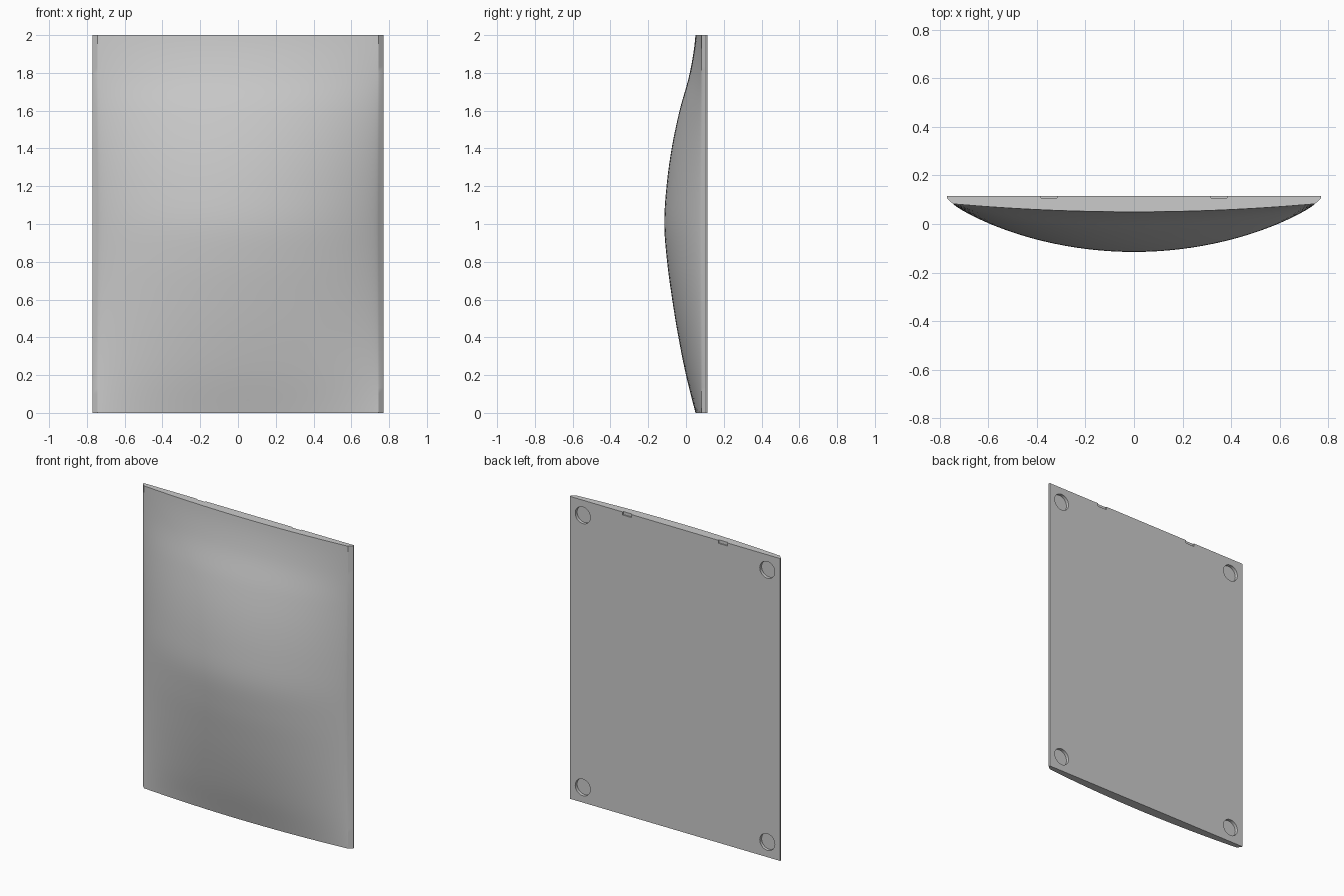
import bpy, bmesh, math

cube = bpy.data.objects.get("Cube")
if cube:
    bpy.data.objects.remove(cube)

grey = bpy.data.materials.new("light_grey")
grey.use_nodes = True
colour = (0.6, 0.6, 0.6, 1)
grey.diffuse_color = colour
grey.node_tree.nodes["Principled BSDF"].inputs["Base Color"].default_value = colour

HEIGHT, BACK = 2.0, 0.115
HALF, FACE = 0.77, 0.745      # half width of the plate and of the domed face
COLS, ROWS = 48, 60
# forward swell of the dome along its height
SWELL = [0, .05, .09, .123, .15, .165, .153, .126, .084, .03, 0]


def swell(z):
    """Smooth cubic interpolation through the swell profile."""
    s = z / HEIGHT * (len(SWELL) - 1)
    i = min(int(s), len(SWELL) - 2)
    t = s - i
    b, c = SWELL[i], SWELL[i + 1]
    a = SWELL[i - 1] if i else 2 * b - c
    d = SWELL[i + 2] if i + 2 < len(SWELL) else c
    return b + t * ((c - a) + t * ((2*a - 5*b + 4*c - d) + t * (3*b - a - 3*c + d))) / 2


def front_y(x, z):
    t = min(abs(x) / FACE, 1)
    return 0.05 + 0.033 * t * t - swell(z) * (1 - t * t) ** 0.85


def section(z):
    """Closed outline: domed front, chamfered rim, flat back."""
    pts = []
    for i in range(COLS + 1):
        x = FACE * math.sin(math.pi / 2 * (2 * i / COLS - 1))
        pts.append((x, front_y(x, z), z))
    return pts + [(HALF, 0.105, z), (HALF, BACK, z), (-HALF, BACK, z), (-HALF, 0.105, z)]


# domed panel, lofted from bottom to top
bm = bmesh.new()
rings = [[bm.verts.new(p) for p in section(HEIGHT * r / ROWS)] for r in range(ROWS + 1)]
for lo, hi in zip(rings, rings[1:]):
    for i in range(len(lo)):
        j = (i + 1) % len(lo)
        bm.faces.new((lo[i], lo[j], hi[j], hi[i]))
bm.faces.new(rings[0][::-1])
bm.faces.new(rings[-1])
bmesh.ops.recalc_face_normals(bm, faces=bm.faces)
mesh = bpy.data.meshes.new("domed_panel")
bm.to_mesh(mesh)
bm.free()
mesh.materials.append(grey)
panel = bpy.data.objects.new("domed_panel", mesh)
bpy.context.collection.objects.link(panel)


def cut(cutter, name):
    cutter.name = name
    cutter.data.materials.append(grey)
    cutter.hide_render = True
    mod = panel.modifiers.new(name, "BOOLEAN")
    mod.operation, mod.solver, mod.object = "DIFFERENCE", "EXACT", cutter
    bpy.context.view_layer.objects.active = panel
    bpy.ops.object.modifier_apply(modifier=name)
    bpy.data.objects.remove(cutter)


for side in (-1, 1):
    # round foot recesses in the back corners
    for z in (0.1, HEIGHT - 0.1):
        bpy.ops.mesh.primitive_cylinder_add(vertices=40, radius=0.055, depth=0.04,
                                            location=(side * 0.675, BACK, z),
                                            rotation=(math.pi / 2, 0, 0))
        cut(bpy.context.object, "foot_recess_cutter")
    # shallow finger notches in the top rear edge
    bpy.ops.mesh.primitive_cube_add(size=1, location=(side * 0.35, BACK, HEIGHT))
    notch = bpy.context.object
    notch.scale = (0.065, 0.016, 0.04)
    cut(notch, "notch_cutter")

bpy.ops.object.select_all(action="DESELECT")
panel.select_set(True)
bpy.context.view_layer.objects.active = panel
bpy.ops.object.shade_smooth_by_angle(angle=math.radians(25))
